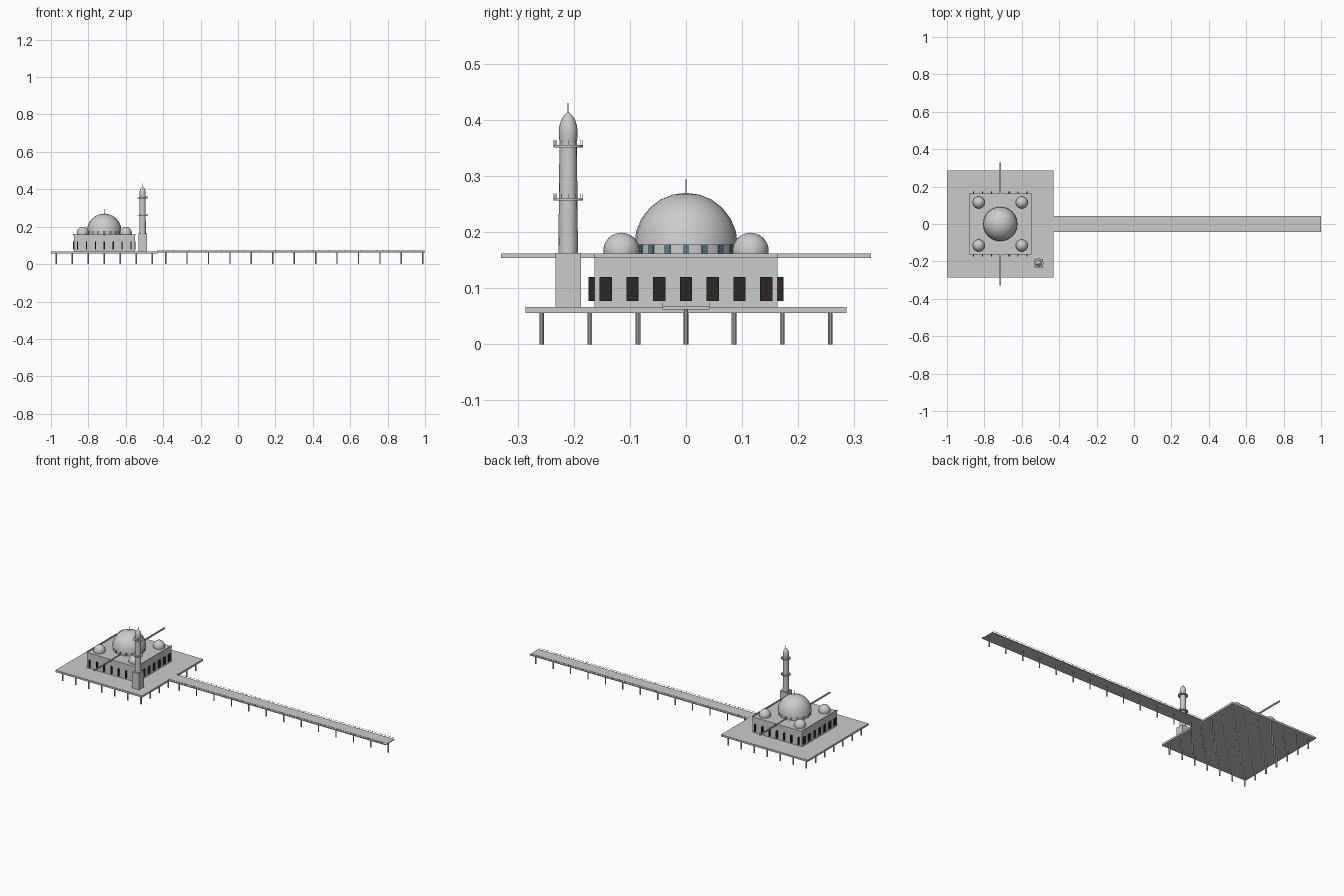
import bpy, bmesh
from math import sin, cos, pi, radians
from mathutils import Matrix, Vector

if "Cube" in bpy.data.objects:
    bpy.data.objects.remove(bpy.data.objects["Cube"])

CX = -0.715              # centre of platform and hall
MX, MY = -0.51, -0.21    # tower position


def material(name, rgb):
    m = bpy.data.materials.new(name)
    m.diffuse_color = (*rgb, 1)
    m.use_nodes = True
    m.node_tree.nodes["Principled BSDF"].inputs["Base Color"].default_value = m.diffuse_color
    return m


dark = material("dark_opening", (0.025, 0.02, 0.015))
teal = material("teal_glass", (0.08, 0.22, 0.25))


def finish(bm, name, mat=None, smooth=False):
    me = bpy.data.meshes.new(name)
    bmesh.ops.recalc_face_normals(bm, faces=bm.faces)
    bm.to_mesh(me)
    bm.free()
    ob = bpy.data.objects.new(name, me)
    bpy.context.collection.objects.link(ob)
    if mat:
        me.materials.append(mat)
    if smooth:
        bpy.ops.object.select_all(action='DESELECT')
        ob.select_set(True)
        bpy.context.view_layer.objects.active = ob
        bpy.ops.object.shade_smooth_by_angle(angle=radians(35))
    return ob


def boxes(name, items, mat=None):
    """items: (centre, size, z rotation)"""
    bm = bmesh.new()
    for c, s, a in items:
        m = Matrix.Translation(c) @ Matrix.Rotation(a, 4, 'Z') @ Matrix.Diagonal((*s, 1))
        bmesh.ops.create_cube(bm, size=1, matrix=m)
    return finish(bm, name, mat)


def cylinders(name, spots, r, z0, z1, sides=8):
    bm = bmesh.new()
    for x, y in spots:
        bmesh.ops.create_cone(bm, cap_ends=True, segments=sides, radius1=r, radius2=r,
                              depth=z1 - z0, matrix=Matrix.Translation((x, y, (z0 + z1) / 2)))
    return finish(bm, name, smooth=sides > 8)


def lathe(name, spots, profile, sides):
    """Revolve (radius, z) points around each spot; radius 0 gives a tip."""
    bm = bmesh.new()
    for x, y in spots:
        rings = []
        for r, z in profile:
            n = sides if r > 0 else 1
            rings.append([bm.verts.new((x + r * cos(2 * pi * i / sides),
                                        y + r * sin(2 * pi * i / sides), z)) for i in range(n)])
        for a, b in zip(rings, rings[1:]):
            for i in range(sides):
                j = (i + 1) % sides
                if len(b) == 1:
                    bm.faces.new((a[i], a[j], b[0]))
                else:
                    bm.faces.new((a[i], a[j], b[j], b[i]))
        bm.faces.new(rings[0][::-1])
        if len(rings[-1]) > 1:
            bm.faces.new(rings[-1])
    return finish(bm, name, smooth=True)


def dome_profile(r, zc, start, rings):
    pts = []
    for i in range(rings):
        t = start + (pi / 2 - start) * i / rings
        pts.append((r * cos(t), zc + r * sin(t)))
    return pts + [(0, zc + r)]


# platform and its grid of piles
boxes("platform", [((CX, 0, 0.0615), (0.57, 0.572, 0.011), 0)])
grid = [(CX + 0.0857 * i, 0.0857 * j) for i in range(-3, 4) for j in range(-3, 4)]
cylinders("platform_piles", grid, 0.0043, 0, 0.057, 10)

# long walkway with piles and railings
boxes("walkway", [((0.285, 0, 0.0648), (1.43, 0.084, 0.0045), 0)])
cylinders("walkway_piles", [(-0.387 + 0.1146 * i, 0) for i in range(13)], 0.0035, 0, 0.064, 8)
posts, rails = [], []
for s in (-1, 1):
    rails.append(((0.285, s * 0.0415, 0.0745), (1.43, 0.001, 0.001), 0))
    for i in range(51):
        posts.append(((-0.4295 + 0.02858 * i, s * 0.0415, 0.0705), (0.001, 0.001, 0.008), 0))
boxes("walkway_posts", posts)
boxes("walkway_rails", rails)

# prayer hall
boxes("hall", [((CX, 0, 0.112), (0.326, 0.326, 0.092), 0)])

# windows: flat on the x walls, standing as fins on the y walls
wins = []
for i in range(-3, 4):
    for s in (-1, 1):
        wins.append(((CX + s * 0.163, 0.0477 * i, 0.0985), (0.006, 0.022, 0.043), 0))
        wins.append(((CX + 0.0477 * i, s * 0.163, 0.0985), (0.006, 0.022, 0.043), 0))
boxes("hall_windows", wins, dark)

# roof bars: two along the side edges, two overhanging end beams
bars = []
for s in (-1, 1):
    bars.append(((CX + s * 0.163, 0, 0.158), (0.006, 0.328, 0.008), 0))
    bars.append(((CX, s * 0.165, 0.158), (0.006, 0.33, 0.008), 0))
boxes("roof_bars", bars)

# drum with glass panes, main dome and finial
lathe("drum", [(CX, 0)], [(0.087, 0.157), (0.087, 0.18)], 32)
panes = []
for k in range(16):
    a = k * pi / 8
    panes.append(((CX + 0.0865 * cos(a), 0.0865 * sin(a), 0.169), (0.004, 0.011, 0.016), a))
boxes("drum_windows", panes, teal)
lathe("main_dome", [(CX, 0)], dome_profile(0.092, 0.178, 0, 6), 24)
cylinders("main_finial", [(CX, 0)], 0.001, 0.268, 0.295, 6)

# corner domes
corners = [(CX + sx * 0.115, sy * 0.115) for sx in (-1, 1) for sy in (-1, 1)]
lathe("corner_domes", corners, [(0.031, 0.157)] + dome_profile(0.0325, 0.1665, 0, 6), 20)

# tower: square base, tapered shaft, bulb cap
boxes("tower_base", [((MX, MY, 0.1145), (0.046, 0.046, 0.096), 0)])
lathe("tower_shaft", [(MX, MY)], [(0.0175, 0.161), (0.0155, 0.36)], 16)
lathe("tower_cap", [(MX, MY)],
      [(0.0145, 0.357), (0.0162, 0.367), (0.0168, 0.378), (0.0158, 0.389),
       (0.0115, 0.402), (0.0055, 0.410), (0, 0.415)], 16)
cylinders("tower_finial", [(MX, MY)], 0.001, 0.41, 0.43, 6)

# balconies with railing posts
for n, z in (("lower", 0.258), ("upper", 0.353)):
    cylinders(n + "_balcony", [(MX, MY)], 0.0265, z - 0.002, z + 0.002, 12)
    ring = [(MX + 0.025 * cos(k * pi / 6), MY + 0.025 * sin(k * pi / 6)) for k in range(12)]
    cylinders(n + "_balcony_posts", ring, 0.0007, z + 0.001, z + 0.011, 6)
